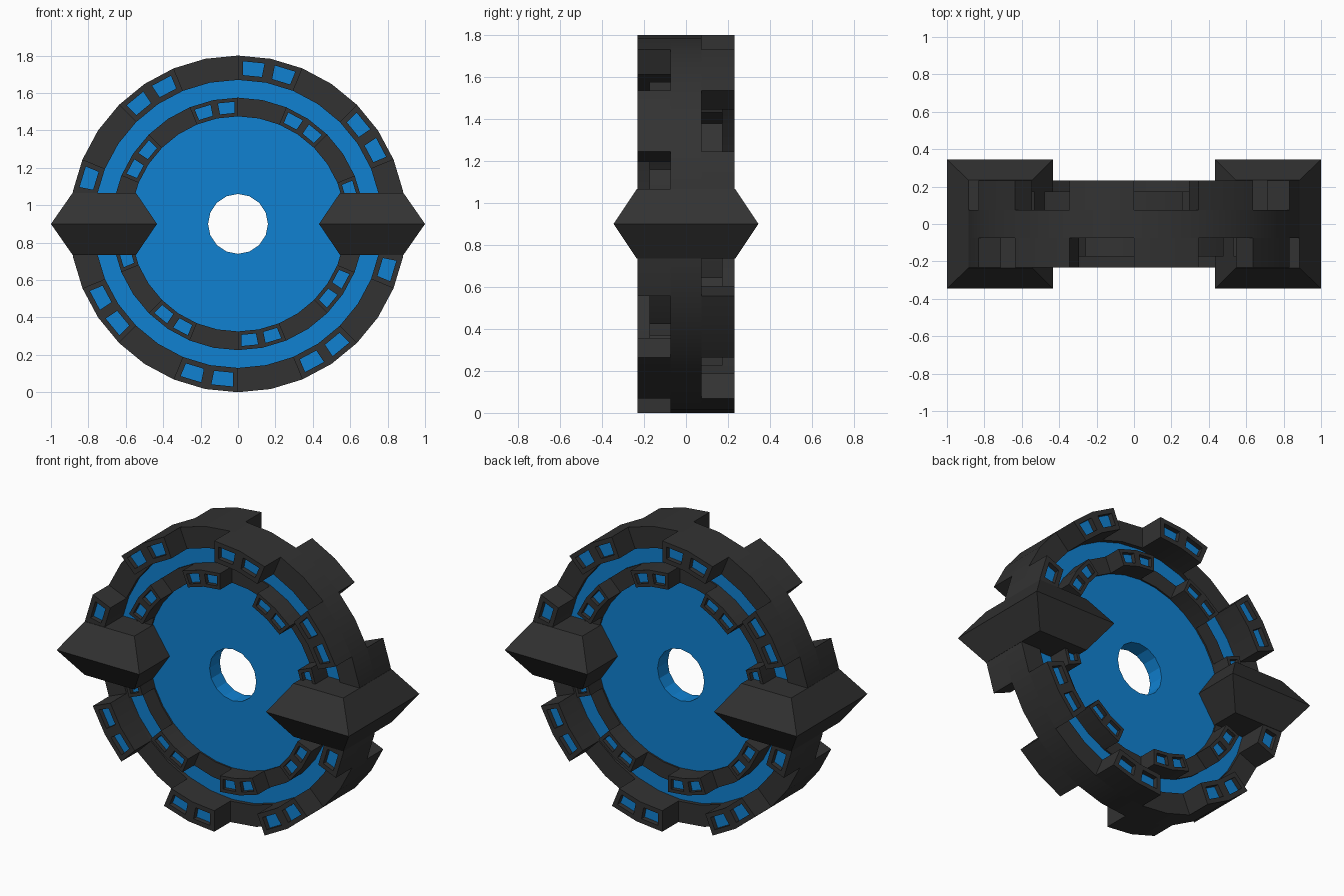
import bpy, bmesh, math

if "Cube" in bpy.data.objects:
    bpy.data.objects.remove(bpy.data.objects["Cube"])

CZ = 0.9      # height of the wheel axis
N = 32        # segments round each ring


def material(name, rgb):
    m = bpy.data.materials.new(name)
    m.diffuse_color = (*rgb, 1)
    m.use_nodes = True
    m.node_tree.nodes["Principled BSDF"].inputs["Base Color"].default_value = m.diffuse_color
    return m


black = material("dark rubber", (0.032, 0.032, 0.032))
blue = material("bright blue", (0.005, 0.22, 0.64))


def finish(bm, name, mats):
    bmesh.ops.recalc_face_normals(bm, faces=bm.faces[:])
    me = bpy.data.meshes.new(name)
    bm.to_mesh(me)
    bm.free()
    for m in mats:
        me.materials.append(m)
    ob = bpy.data.objects.new(name, me)
    bpy.context.collection.objects.link(ob)
    return ob


def smooth(ob):
    bpy.ops.object.select_all(action='DESELECT')
    ob.select_set(True)
    bpy.context.view_layer.objects.active = ob
    bpy.ops.object.shade_smooth_by_angle(angle=math.radians(30))


def lugged_ring(name, r_in, r_out, half, lug_y, margin, recess, phase):
    """Ring with two-segment lugs on both sides, each with two blue windows."""
    bm = bmesh.new()
    rows = []
    for k in range(N):
        a = 2 * math.pi * k / N
        rows.append([bm.verts.new((r * math.sin(a), y, CZ + r * math.cos(a)))
                     for r, y in ((r_in, -half), (r_out, -half),
                                  (r_out, half), (r_in, half))])
    sides = {-1: [], 1: []}
    for k in range(N):
        p, q = rows[k], rows[(k + 1) % N]
        for i in range(4):
            j = (i + 1) % 4
            f = bm.faces.new((p[i], p[j], q[j], q[i]))
            on_front = (k + phase) % 4 < 2
            if i == 0 and on_front:
                sides[-1].append(f)
            if i == 2 and not on_front:
                sides[1].append(f)
    bmesh.ops.recalc_face_normals(bm, faces=bm.faces[:])
    for s, faces in sides.items():
        # lugs
        geo = bmesh.ops.extrude_face_region(bm, geom=faces)["geom"]
        caps = [g for g in geo if isinstance(g, bmesh.types.BMFace)]
        verts = [g for g in geo if isinstance(g, bmesh.types.BMVert)]
        bmesh.ops.translate(bm, verts=verts, vec=(0, s * (lug_y - half), 0))
        # recessed windows
        bm.normal_update()
        bmesh.ops.inset_individual(bm, faces=caps, thickness=margin,
                                   use_even_offset=True)
        floor = bmesh.ops.extrude_discrete_faces(bm, faces=caps)["faces"]
        bmesh.ops.translate(bm, verts=list({v for f in floor for v in f.verts}),
                            vec=(0, -s * recess, 0))
        for f in floor:
            f.material_index = 1
    smooth(finish(bm, name, (black, blue)))


def cylinder(name, r, depth, n, mat):
    bpy.ops.mesh.primitive_cylinder_add(vertices=n, radius=r, depth=depth,
                                        location=(0, 0, CZ),
                                        rotation=(math.pi / 2, 0, 0))
    ob = bpy.context.object
    ob.name = name
    ob.data.materials.append(mat)
    return ob


# blue wheel disc with axle hole
disc = cylinder("wheel_disc", 0.82, 0.10, N, blue)
cutter = cylinder("hole_cutter", 0.16, 1.0, 16, blue)
cut = disc.modifiers.new("hole", 'BOOLEAN')
cut.operation = 'DIFFERENCE'
cut.object = cutter
cut.solver = 'EXACT'
bpy.context.view_layer.objects.active = disc
bpy.ops.object.modifier_apply(modifier=cut.name)
bpy.data.objects.remove(cutter)

# outer tread and inner ring, lugs staggered
lugged_ring("outer_tread", 0.77, 0.90, 0.075, 0.232, 0.028, 0.03, 0)
lugged_ring("inner_ring", 0.575, 0.675, 0.06, 0.175, 0.020, 0.025, 2)

# bevelled wedge blocks on both sides
for side, label in ((-1, "left"), (1, "right")):
    bm = bmesh.new()
    levels = []
    for z, x0, x1, y in ((-0.165, 0.545, 0.885, 0.235),
                         (0, 0.433, 1.0, 0.345),
                         (0.165, 0.545, 0.885, 0.235)):
        levels.append([bm.verts.new((side * x, yy, CZ + z)) for x, yy in
                       ((x0, -y), (x1, -y), (x1, y), (x0, y))])
    for lo, hi in zip(levels, levels[1:]):
        for i in range(4):
            j = (i + 1) % 4
            bm.faces.new((lo[i], lo[j], hi[j], hi[i]))
    bm.faces.new(levels[0])
    bm.faces.new(levels[-1])
    finish(bm, label + "_wedge", (black,))
